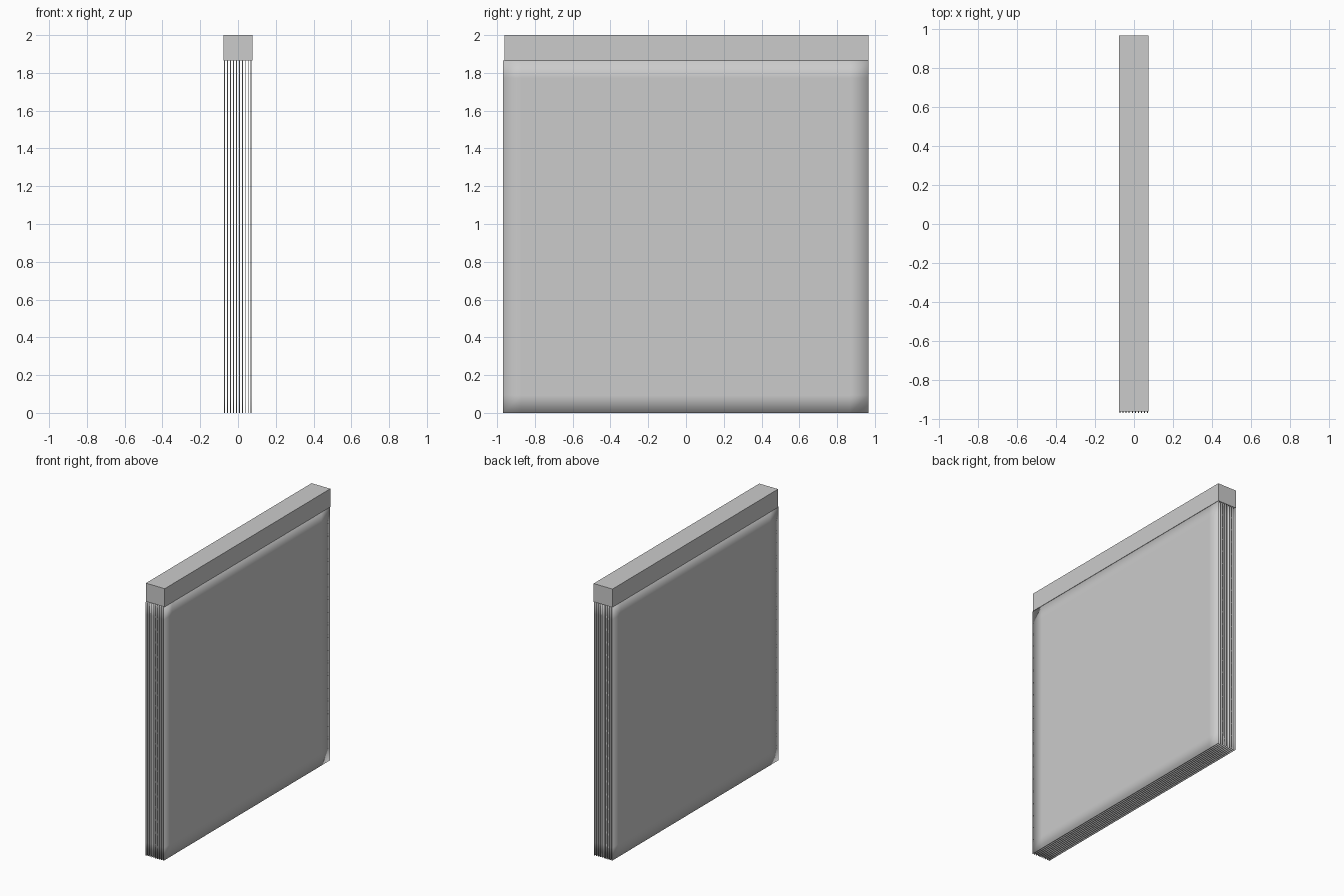
import bpy, bmesh

if "Cube" in bpy.data.objects:
    bpy.data.objects.remove(bpy.data.objects["Cube"])

# header rail
bpy.ops.mesh.primitive_cube_add(size=1, location=(-0.001, 0.003, 1.933))
rail = bpy.context.object
rail.name = "header_rail"
rail.scale = (0.153, 1.926, 0.134)

Y0, Y1, Z1 = -0.969, 0.965, 1.866
COUNT, THICK = 10, 0.005


def fabric_panel(name, x):
    """Thin upright sheet, finely divided so its rims shade softly."""
    n = 20
    bm = bmesh.new()
    grid = [[bm.verts.new((0, Y0 + (Y1 - Y0) * i / n, Z1 * j / n))
             for j in range(n + 1)] for i in range(n + 1)]
    for i in range(n):
        for j in range(n):
            f = bm.faces.new((grid[i][j], grid[i + 1][j],
                              grid[i + 1][j + 1], grid[i][j + 1]))
            f.smooth = True
    mesh = bpy.data.meshes.new(name)
    bm.to_mesh(mesh)
    bm.free()
    ob = bpy.data.objects.new(name, mesh)
    ob.location.x = x
    bpy.context.collection.objects.link(ob)
    mod = ob.modifiers.new("thickness", 'SOLIDIFY')
    mod.thickness = THICK
    mod.offset = 0
    return ob


# row of hanging panels under the rail
for k in range(COUNT):
    fabric_panel(f"hanging_panel_{k + 1}", -0.072 + 0.142 * k / (COUNT - 1))
